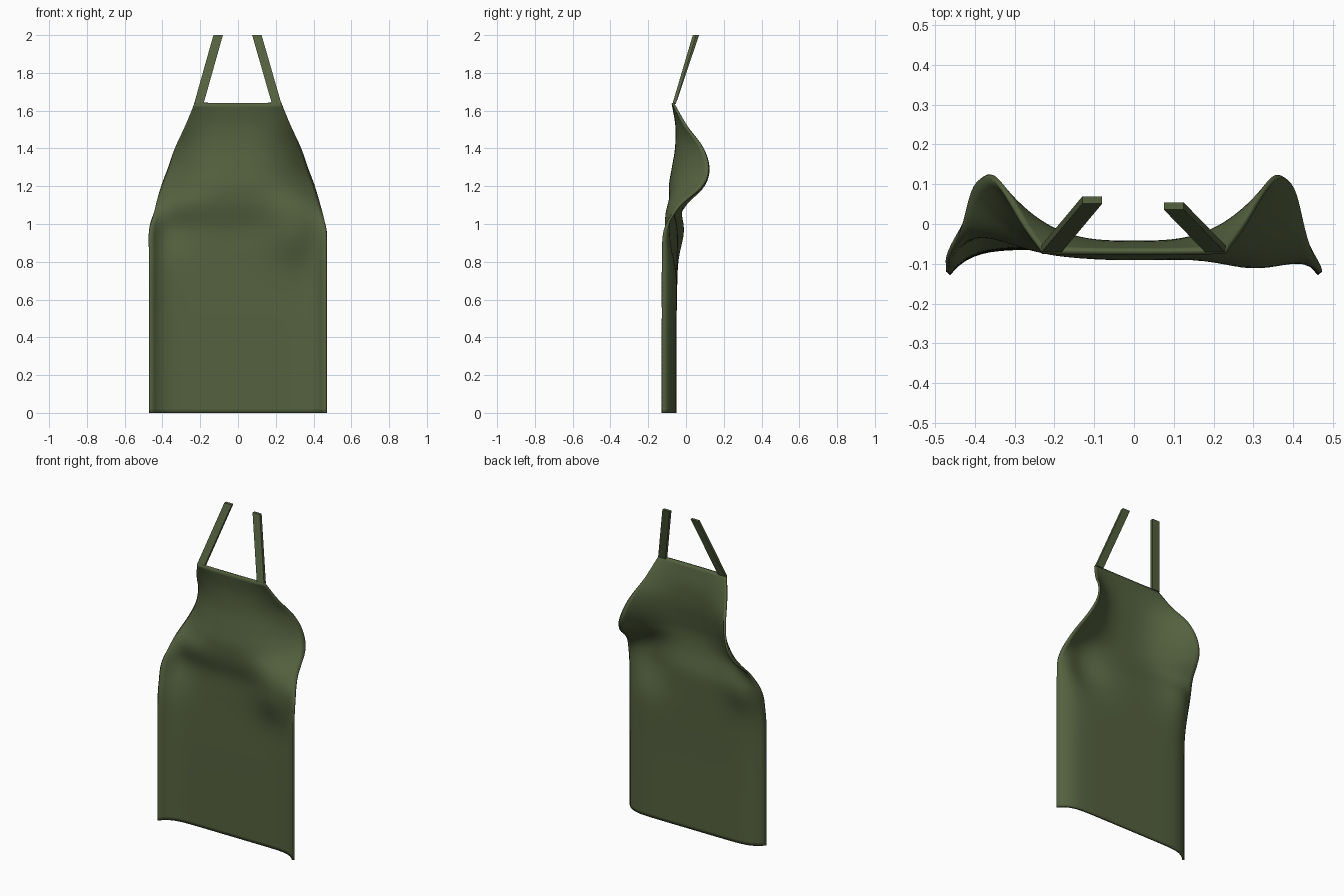
import bpy, bmesh, math
from mathutils import Vector

cube = bpy.data.objects.get("Cube")
if cube:
    bpy.data.objects.remove(cube, do_unlink=True)

green = bpy.data.materials.new("olive green cloth")
green.use_nodes = True
colour = (0.09, 0.12, 0.05, 1)
green.diffuse_color = colour
shader = green.node_tree.nodes["Principled BSDF"]
shader.inputs["Base Color"].default_value = colour
shader.inputs["Roughness"].default_value = 0.9

# Cloth profile by height: z, half width, y of side edge, y of centre line
PROFILE = [
    (0.0, 0.467, -0.124, -0.058), (0.5, 0.467, -0.124, -0.056),
    (0.85, 0.467, -0.122, -0.05), (0.98, 0.465, -0.108, -0.052),
    (1.1, 0.433, -0.03, -0.078), (1.2, 0.402, 0.085, -0.084),
    (1.29, 0.368, 0.12, -0.07), (1.4, 0.33, 0.09, -0.052),
    (1.52, 0.278, 0.0, -0.05), (1.64, 0.23, -0.07, -0.07),
]


def sample(z):
    """Smooth interpolation of the profile at height z."""
    last = len(PROFILE) - 1
    i = max(k for k in range(last) if PROFILE[k][0] <= z + 1e-6)
    a, b = PROFILE[i], PROFILE[i + 1]
    before, after = PROFILE[max(i - 1, 0)], PROFILE[min(i + 2, last)]
    h = b[0] - a[0]
    t = (z - a[0]) / h
    out = []
    for c in (1, 2, 3):
        ma = (b[c] - before[c]) / (b[0] - before[0]) * h
        mb = (after[c] - a[c]) / (after[0] - a[0]) * h
        out.append((2*t**3 - 3*t**2 + 1) * a[c] + (t**3 - 2*t**2 + t) * ma
                   + (3*t**2 - 2*t**3) * b[c] + (t**3 - t**2) * mb)
    return out


def bump(x, z, cx, cz, sx, sz):
    return math.exp(-((x - cx) / sx) ** 2 - ((z - cz) / sz) ** 2)


def cloth_point(u, z):
    """Point on the apron; u runs from -1 to 1 across the width."""
    half, edge, centre = sample(z)
    x = u * half
    rise = min(max((z - 0.85) / 0.35, 0), 1)
    power = 9 - 6.2 * rise * rise * (3 - 2 * rise)
    y = centre + (edge - centre) * abs(u) ** power
    y += 0.045 * bump(x, z, -0.38, 1.0, 0.13, 0.15)
    y -= 0.055 * bump(x, z, 0.31, 0.96, 0.15, 0.15) * (1 - abs(u) ** 6)
    return Vector((x, y, z))


def add_object(name, bm):
    bmesh.ops.recalc_face_normals(bm, faces=bm.faces)
    mesh = bpy.data.meshes.new(name)
    bm.to_mesh(mesh)
    bm.free()
    mesh.materials.append(green)
    ob = bpy.data.objects.new(name, mesh)
    bpy.context.collection.objects.link(ob)
    return ob


# Apron body: draped sheet given thickness
COLS, ROWS = 44, 76
bm = bmesh.new()
grid = [[bm.verts.new(cloth_point(2 * i / COLS - 1, 1.64 * j / ROWS))
         for i in range(COLS + 1)] for j in range(ROWS + 1)]
for low, high in zip(grid, grid[1:]):
    for i in range(COLS):
        bm.faces.new((low[i], low[i + 1], high[i + 1], high[i]))
body = add_object("apron_body", bm)
solid = body.modifiers.new("thickness", "SOLIDIFY")
solid.thickness = 0.013
solid.offset = 0
bpy.context.view_layer.objects.active = body
body.select_set(True)
bpy.ops.object.shade_smooth_by_angle(angle=math.radians(40))
body.select_set(False)


# Neck straps: slanted flat bands ending in level cuts
def strap(name, bottom, top):
    bm = bmesh.new()
    bmesh.ops.create_cube(bm, size=1)
    for v in bm.verts:
        end = Vector(top if v.co.z > 0 else bottom)
        v.co = end + Vector((v.co.x * 0.05, v.co.y * 0.018, 0))
    add_object(name, bm)


strap("right_strap", (-0.208, -0.063, 1.635), (-0.105, 0.06, 2.0))
strap("left_strap", (0.205, -0.063, 1.635), (0.1, 0.045, 2.0))
